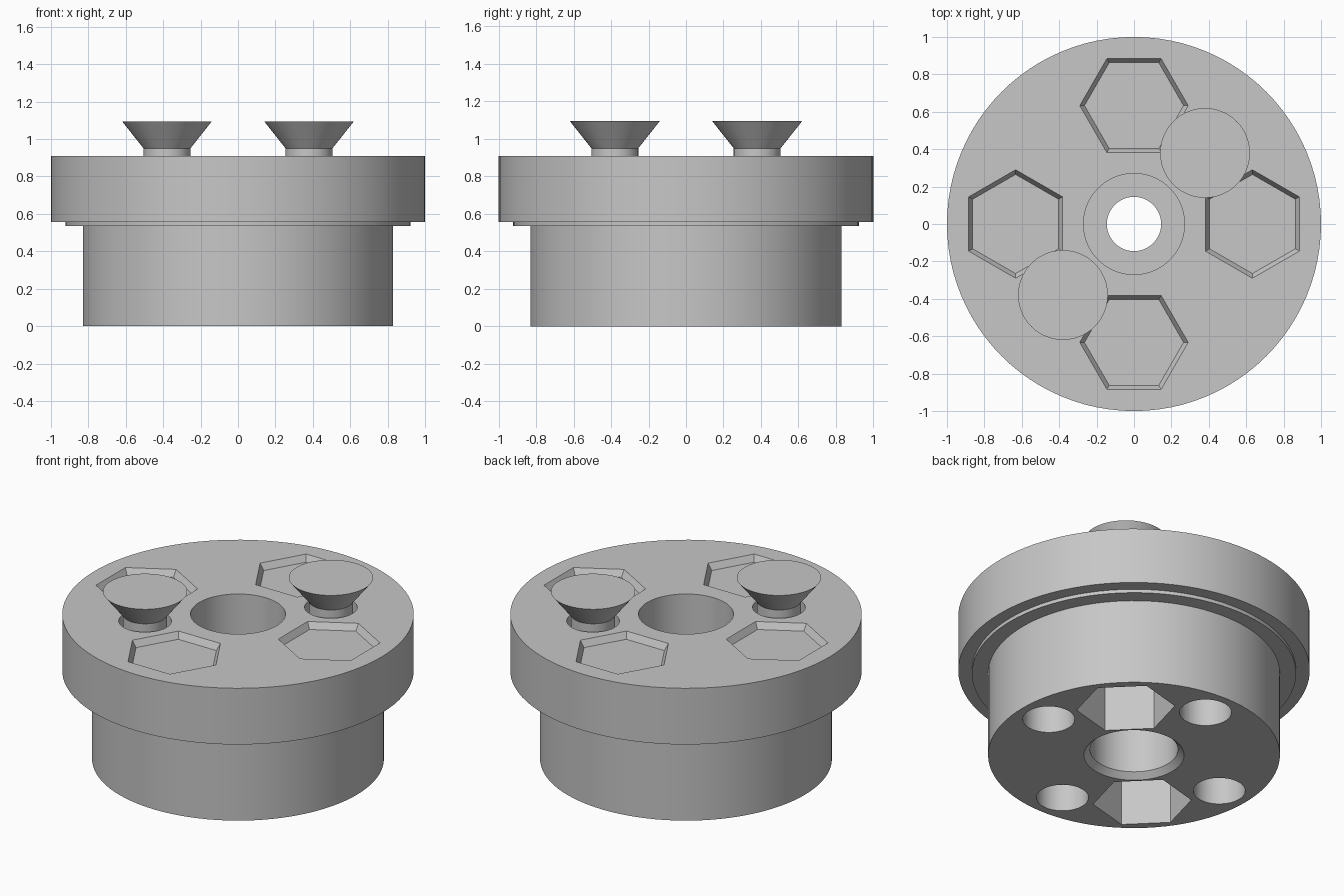
import bpy, bmesh
from math import cos, sin, pi, radians

cube = bpy.data.objects.get("Cube")
if cube:
    bpy.data.objects.remove(cube, do_unlink=True)

GREY = (0.57, 0.57, 0.57, 1)
mat = bpy.data.materials.new("plain grey")
mat.use_nodes = True
mat.diffuse_color = GREY
mat.node_tree.nodes["Principled BSDF"].inputs["Base Color"].default_value = GREY


def lathe(name, profile, sides=64, at=(0, 0), turn=0.0, ring=False):
    """Revolve (radius, z) pairs; ring joins last to first, otherwise ends are capped."""
    bm = bmesh.new()
    loops = [[bm.verts.new((at[0] + r * cos(turn + 2 * pi * i / sides),
                            at[1] + r * sin(turn + 2 * pi * i / sides), z))
              for i in range(sides)] for r, z in profile]
    pairs = list(zip(loops, loops[1:]))
    if ring:
        pairs.append((loops[-1], loops[0]))
    else:
        bm.faces.new(loops[0])
        bm.faces.new(loops[-1])
    for a, b in pairs:
        for i in range(sides):
            j = (i + 1) % sides
            bm.faces.new((a[i], a[j], b[j], b[i]))
    bmesh.ops.recalc_face_normals(bm, faces=bm.faces)
    mesh = bpy.data.meshes.new(name)
    bm.to_mesh(mesh)
    bm.free()
    mesh.materials.append(mat)
    obj = bpy.data.objects.new(name, mesh)
    bpy.context.collection.objects.link(obj)
    return obj


def polar(radius, degrees):
    return radius * cos(radians(degrees)), radius * sin(radians(degrees))


def activate(obj):
    bpy.ops.object.select_all(action='DESELECT')
    obj.select_set(True)
    bpy.context.view_layer.objects.active = obj


def cut(target, cutter):
    activate(target)
    mod = target.modifiers.new("cut", 'BOOLEAN')
    mod.operation, mod.solver, mod.object = 'DIFFERENCE', 'EXACT', cutter
    bpy.ops.object.modifier_apply(modifier=mod.name)
    bpy.data.objects.remove(cutter, do_unlink=True)


# Flanged body with a stepped central bore
body = lathe("flanged_body", [
    (0.285, 0), (0.83, 0), (0.83, 0.535), (0.922, 0.535), (0.922, 0.557),
    (1, 0.557), (1, 0.91), (0.27, 0.91), (0.27, 0.58),
    (0.145, 0.58), (0.145, 0.36), (0.25, 0.36), (0.25, 0.035)], sides=96, ring=True)

# Shallow hexagonal recesses on top, blind round holes underneath
for angle in range(0, 360, 90):
    spot, turn = polar(0.633, angle), radians(angle + 30)
    cut(body, lathe("recess_cutter", [(0.265, 0.87), (0.29, 0.91), (0.29, 0.95)], 6, spot, turn))
    cut(body, lathe("hole_cutter", [(0.148, -0.1), (0.148, 0.6)], 48, spot))

# Screw holes with hexagonal nut pockets, and the countersunk screws in them
screws = []
for side, angle in (("left", 45), ("right", 225)):
    spot = polar(0.537, angle)
    cut(body, lathe("pocket_cutter", [(0.28, -0.1), (0.28, 0.36)], 6, spot, radians(angle + 30)))
    cut(body, lathe("screw_hole_cutter", [(0.15, 0.3), (0.15, 1)], 48, spot))
    screws.append(lathe(side + "_screw", [(0.125, 0.37), (0.125, 0.95), (0.24, 1.095)], 64, spot))

for obj in [body] + screws:
    activate(obj)
    bpy.ops.object.shade_smooth_by_angle(angle=radians(25))
